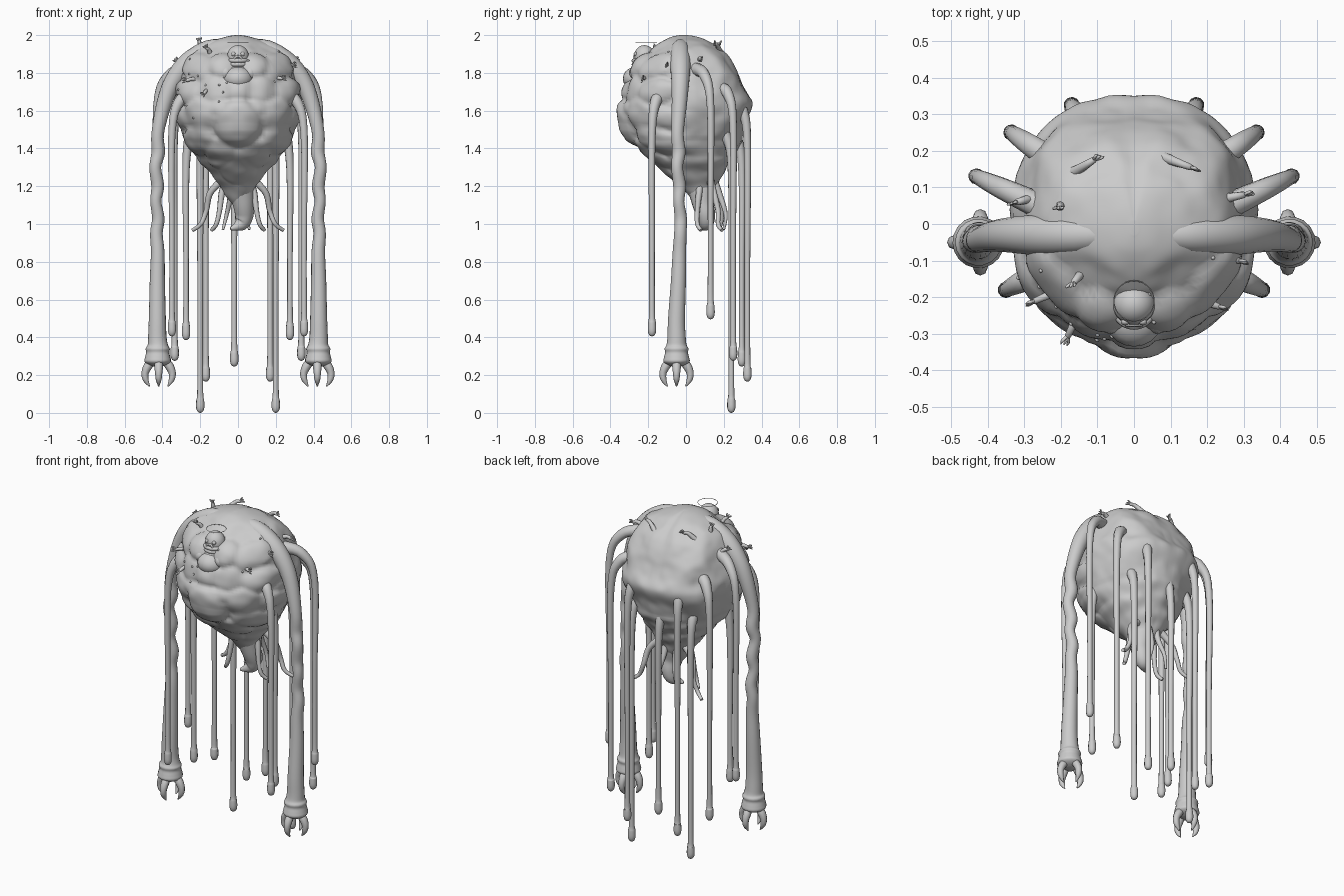
import bpy, bmesh, math, random
from mathutils import Vector, Quaternion, noise

if "Cube" in bpy.data.objects:
    bpy.data.objects.remove(bpy.data.objects["Cube"])

random.seed(4)
grey = bpy.data.materials.new("flesh grey")
grey.diffuse_color = (0.6, 0.6, 0.6, 1)
grey.use_nodes = True
grey.node_tree.nodes["Principled BSDF"].inputs["Base Color"].default_value = grey.diffuse_color


def spline(rows, n):
    """Sample a smooth curve through rows of numbers, n steps per span."""
    p = [rows[0]] + list(rows) + [rows[-1]]
    out = []
    for i in range(1, len(p) - 2):
        for k in range(n):
            t = k / n
            out.append([0.5 * (2 * b + (c - a) * t + (2 * a - 5 * b + 4 * c - d) * t * t
                        + (3 * b - a - 3 * c + d) * t ** 3)
                        for a, b, c, d in zip(p[i - 1], p[i], p[i + 1], p[i + 2])])
    return out + [list(rows[-1])]


def loft(name, rings, angle=60):
    """Skin a list of point rings into a closed, smooth object."""
    bm = bmesh.new()
    vs = [[bm.verts.new(p) for p in r] for r in rings]
    n = len(vs[0])
    for a, b in zip(vs, vs[1:]):
        for i in range(n):
            bm.faces.new((a[i], a[(i + 1) % n], b[(i + 1) % n], b[i]))
    bm.faces.new(vs[0])
    bm.faces.new(vs[-1])
    bmesh.ops.recalc_face_normals(bm, faces=bm.faces)
    me = bpy.data.meshes.new(name)
    bm.to_mesh(me)
    bm.free()
    return finish(bpy.data.objects.new(name, me), name, angle, True)


def finish(ob, name, angle=60, link=False):
    if link:
        bpy.context.collection.objects.link(ob)
    ob.name = name
    ob.data.materials.append(grey)
    bpy.ops.object.select_all(action='DESELECT')
    ob.select_set(True)
    bpy.context.view_layer.objects.active = ob
    bpy.ops.object.shade_smooth_by_angle(angle=math.radians(angle))
    return ob


def tube(name, pts, sides=10, steps=5):
    """Tapered tube; every point is (x, y, z, radius)."""
    s = spline(pts, steps)
    c = [Vector(p[:3]) for p in s]
    rings, q, prev = [], Quaternion(), Vector((0, 0, 1))
    for i, p in enumerate(c):
        t = (c[min(i + 1, len(c) - 1)] - c[max(i - 1, 0)]).normalized()
        q = prev.rotation_difference(t) @ q
        prev = t
        r = max(s[i][3], 0.0008)
        rings.append([p + q @ Vector((r * math.cos(k * math.tau / sides),
                                      r * math.sin(k * math.tau / sides), 0)) for k in range(sides)])
    return loft(name, rings)


def ball(name, loc, scale, seg=20):
    bpy.ops.mesh.primitive_uv_sphere_add(segments=seg, ring_count=seg // 2, location=loc)
    ob = bpy.context.object
    ob.scale = scale
    return finish(ob, name)


def ring(name, loc, major, minor, tilt=0):
    bpy.ops.mesh.primitive_torus_add(location=loc, major_radius=major, minor_radius=minor,
                                     major_segments=28, minor_segments=8, rotation=(tilt, 0, 0))
    return finish(bpy.context.object, name)


# Body: height, half width, front depth, back depth
profile = [(2.0, .012, -.03, .01), (1.99, .075, -.08, .06), (1.955, .17, -.145, .15),
           (1.9, .25, -.2, .22), (1.8, .305, -.255, .285), (1.7, .325, -.285, .325),
           (1.6, .33, -.3, .335), (1.5, .3, -.285, .305), (1.4, .245, -.235, .275),
           (1.33, .2, -.165, .235), (1.27, .15, -.1, .2), (1.21, .105, -.035, .17),
           (1.15, .07, .015, .145), (1.11, .035, .05, .12)]
# Lumps on the front: x, z, radius, height (mirrored)
lumps = [(0, 1.53, .125, .075), (.18, 1.58, .095, .045), (.12, 1.7, .085, .045), (.2, 1.45, .085, .035),
         (.09, 1.38, .085, .03), (.25, 1.7, .075, .04), (.2, 1.82, .085, .035), (0, 1.71, .08, .05),
         (.28, 1.56, .06, .025), (.1, 1.6, .06, .045), (0, 1.31, .1, .02), (.08, 1.83, .075, .045)]
N = 112
rings = []
for z, hx, yf, yb in spline(profile, 8):
    cy = (yf + yb) / 2 if z < 1.35 else (yf + yb) / 2 * .8
    row = []
    for k in range(N):
        a = k * math.tau / N
        s, c = math.sin(a), math.cos(a)
        e = .9 if s > 0 else 1           # the back is slightly boxier
        d = Vector((c, s, 0))
        p = Vector((hx * math.copysign(abs(c) ** e, c),
                    cy + (s ** e * (yb - cy) if s > 0 else s * (cy - yf)), z))
        fade = min(1, hx / .2)
        q = Vector((abs(p.x), p.y, z))
        h = (.016 * noise.noise(q * 8) + .005 * noise.noise(q * 18)) * fade
        if s < .1:
            up = [hh * math.sqrt(max(0, 1 - ((abs(p.x) - x) ** 2 + (z - zz) ** 2) / r ** 2))
                  for x, zz, r, hh in lumps]
            h += max(up) * min(1, (.1 - s) * 3)
        if s > 0:
            h += .018 * math.exp(-((z - 1.64) / .06) ** 2) * s
            if z > 1.6:
                h -= .012 * math.exp(-(d.x / .12) ** 2) * s * fade * min(1, (z - 1.6) * 8)
        if z < 1.45:
            h += .0035 * math.sin(z * 75 + 3 * d.x) * fade
        row.append(p + d * h + Vector((0, 0, .3 * h if z > 1.5 else 0)))
    rings.append(row)
loft("body", rings, 80)

# Twisted tail under the body
tube("tail", [(0, .08, 1.25, .09), (.015, .085, 1.18, .075), (.028, .09, 1.11, .058),
              (.033, .105, 1.05, .05), (.02, .105, 1.005, .04), (-.01, .09, .985, .022),
              (-.04, .08, .975, .008)], 16)

# Small roots around the tail
for sx in (-1, 1):
    for x, y0, y1 in ((.24, .12, .17), (.14, .08, .06)):
        tube("root", [(sx * .05, y0, 1.26, .024), (sx * x * .6, (y0 + y1) / 2, 1.17, .018),
                      (sx * x * .7, y1, 1.07, .014), (sx * x * .82, y1, 1.0, .012),
                      (sx * x, y1 + .02, .967, .01)], 8)
for x, y in ((.03, .21), (-.04, .19)):
    tube("rear_root", [(x, .14, 1.25, .022), (x, y - .03, 1.15, .016), (x * 1.5, y, 1.05, .011),
                       (x * 2, y - .01, .97, .007)], 8)

# Big arms with cuffs and claws
arm = [(.04, -.03, 1.945, .03), (.15, -.03, 1.925, .05), (.26, -.03, 1.855, .055),
       (.34, -.03, 1.76, .048), (.39, -.035, 1.64, .041), (.425, -.045, 1.48, .033),
       (.422, -.038, 1.38, .036), (.438, -.047, 1.3, .031), (.425, -.034, 1.2, .034),
       (.435, -.038, 1.12, .029), (.422, -.028, 1.03, .033), (.432, -.03, .95, .033),
       (.425, -.035, .85, .036), (.427, -.04, .7, .04), (.427, -.05, .5, .045), (.427, -.05, .4, .049),
       (.425, -.05, .36, .054), (.425, -.05, .34, .064), (.425, -.05, .32, .061),
       (.425, -.05, .295, .067), (.425, -.05, .272, .07), (.425, -.05, .255, .05), (.425, -.05, .245, .02)]
claw = [(.035, .275, .022), (.058, .245, .023), (.072, .21, .019), (.068, .175, .015), (.048, .14, .003)]
for sx in (-1, 1):
    tube("arm", [(sx * x, y, z, r) for x, y, z, r in arm], 18, 4)
    for k in range(4):
        c, s = math.cos(k * math.pi / 2), math.sin(k * math.pi / 2)
        tube("claw", [(sx * (.42 + r * c), -.05 + r * s, z, w) for r, z, w in claw], 8, 4)


# Hanging tendrils: start, hang position, end height
def tendril(start, hang, bottom):
    a, h = Vector(start), Vector(hang + (start[2] - .2,))
    m = a.lerp(h, .62)
    m.z = a.z - .035
    z0 = h.z
    tube("tendril", [(*a, .036), (*m, .029), (*h, .02), (h.x, h.y, (z0 + bottom) / 2, .015),
                     (h.x, h.y, bottom + .14, .0155), (h.x, h.y, bottom + .07, .021),
                     (h.x, h.y, bottom + .03, .022), (h.x, h.y, bottom + .008, .015),
                     (h.x, h.y, bottom, .002)], 10)


for sx in (-1, 1):
    for st, hg, b in (((.25, -.13, 1.68), (.35, -.18), .405), ((.26, .05, 1.82), (.43, .13), .495),
                      ((.23, .18, 1.72), (.335, .25), .275), ((.14, .26, 1.63), (.17, .325), .165),
                      ((.18, .16, 1.5), (.2, .24), 0), ((.22, -.03, 1.5), (.275, -.035), .385)):
        tendril((sx * st[0],) + st[1:], (sx * hg[0], hg[1]), b)
tendril((-.02, .22, 1.5), (-.02, .295), .245)

# Little figure on the upper front: chest, neck rolls, head, face and halo
ball("figure_chest", (0, -.255, 1.77), (.08, .08, .065))
for sx in (-1, 1):
    ball("figure_shoulder", (sx * .065, -.245, 1.8), (.042, .055, .045))
    ball("eye", (sx * .024, -.267, 1.9), (.012, .01, .012), 12)
ball("head", (0, -.22, 1.885), (.058, .056, .062), 28)
for z, r in ((1.825, .052), (1.845, .052), (1.865, .053)):
    ring("neck_roll", (0, -.225, z), r, .011)
ring("mouth", (0, -.275, 1.868), .02, .006, math.pi / 2)
ring("halo", (0, -.21, 1.96), .055, .0015)

# Tiny arms with fingers sprouting from the skin: base and tip
sprouts = [((-.15, .15, 1.92), (-.11, .175, 1.95)), ((.1, .175, 1.92), (.155, .155, 1.95)),
           ((-.28, .07, 1.82), (-.32, .06, 1.86)), ((.25, .07, 1.86), (.3, .08, 1.87)),
           ((-.2, .05, 1.92), (-.205, .045, 1.965)), ((.24, -.09, 1.83), (.285, -.1, 1.84)),
           ((-.14, -.13, 1.88), (-.165, -.16, 1.93)), ((-.2, -.18, 1.75), (-.27, -.21, 1.76)),
           ((.15, -.2, 1.75), (.23, -.225, 1.77)), ((-.15, -.24, 1.7), (-.18, -.305, 1.69))]
for a, b in sprouts:
    a, b = Vector(a), Vector(b)
    d = (b - a).normalized()
    side = d.cross(Vector((0, -1, .3))).normalized()
    mid = a.lerp(b, .55) + Vector((0, 0, .012))
    tube("small_arm", [(*(a - d * .02), .016), (*mid, .011), (*b, .009), (*(b + d * .008), .004)], 8, 3)
    for k in (-1, 0, 1):
        e = b + d * .018 + side * k * .012
        tube("finger", [(*b, .005), (*e, .0045), (*(e + d * .01 - Vector((0, 0, .006))), .0015)], 6, 3)

# Pimples scattered over the upper front
for i in range(14):
    r = rings[random.randrange(22, 56)][random.randrange(N // 2 + 6, N - 6)]
    ball("pimple", r, (.006, .006, .006), 10)
